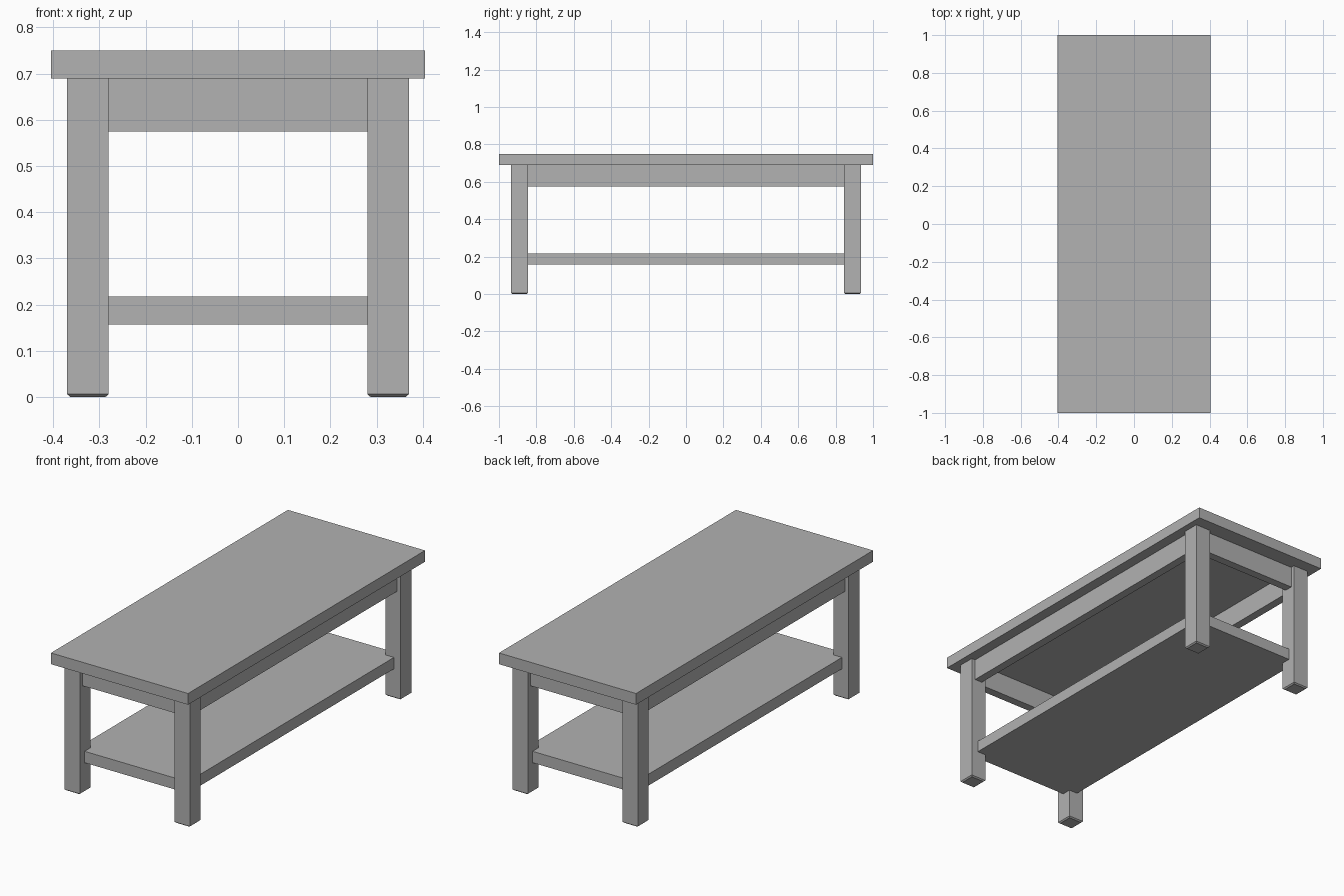
import bpy
import bmesh

old = bpy.data.objects.get("Cube")
if old:
    bpy.data.objects.remove(old, do_unlink=True)

# Single grey finish
grey = bpy.data.materials.new("plain grey")
grey.use_nodes = True
colour = (0.445, 0.445, 0.445, 1)
grey.diffuse_color = colour
grey.node_tree.nodes["Principled BSDF"].inputs["Base Color"].default_value = colour


def box(name, low, high, foot=None):
    """Box between two corners; foot = (inset, height) chamfers the bottom."""
    bm = bmesh.new()
    bmesh.ops.create_cube(bm, size=1)
    for v in bm.verts:
        v.co = [lo + (c + 0.5) * (hi - lo) for c, lo, hi in zip(v.co, low, high)]
    if foot:
        inset, height = foot
        bottom = min(bm.faces, key=lambda f: f.calc_center_median().z)
        for v in bottom.verts:
            v.co.z += height
        bm.normal_update()
        bmesh.ops.inset_region(bm, faces=[bottom], thickness=inset)
        for v in bottom.verts:
            v.co.z = low[2]
    mesh = bpy.data.meshes.new(name)
    bm.to_mesh(mesh)
    bm.free()
    mesh.materials.append(grey)
    obj = bpy.data.objects.new(name, mesh)
    bpy.context.collection.objects.link(obj)
    return obj


def span(sign, inner, outer):
    """Ordered range on one side of the centre line."""
    return sorted((sign * inner, sign * outer))


LEG_X, LEG_Y, LEG = 0.37, 0.935, 0.09      # outer leg faces and leg width
UNDER, TOP = 0.69, 0.75                    # underside and top of the slab
APRON_Z, APRON, INSET = 0.575, 0.045, 0.022

# Table top and lower shelf
box("table_top", (-0.405, -1, UNDER), (0.405, 1, TOP))
box("lower_shelf", (-0.33, -0.895, 0.157), (0.33, 0.895, 0.218))

# Four legs with chamfered feet
for sx, side in ((1, "left"), (-1, "right")):
    for sy, end in ((-1, "front"), (1, "back")):
        x0, x1 = span(sx, LEG_X - LEG, LEG_X)
        y0, y1 = span(sy, LEG_Y - LEG, LEG_Y)
        box(f"{end}_{side}_leg", (x0, y0, 0), (x1, y1, UNDER), foot=(0.01, 0.006))

# Aprons set back from the leg faces
ax, ay = LEG_X - INSET, LEG_Y - INSET
inner_x, inner_y = LEG_X - LEG, LEG_Y - LEG
for sx, side in ((1, "left"), (-1, "right")):
    x0, x1 = span(sx, ax - APRON, ax)
    box(f"{side}_apron", (x0, -inner_y, APRON_Z), (x1, inner_y, UNDER))
for sy, end in ((-1, "front"), (1, "back")):
    y0, y1 = span(sy, ay - APRON, ay)
    box(f"{end}_apron", (-inner_x, y0, APRON_Z), (inner_x, y1, UNDER))
